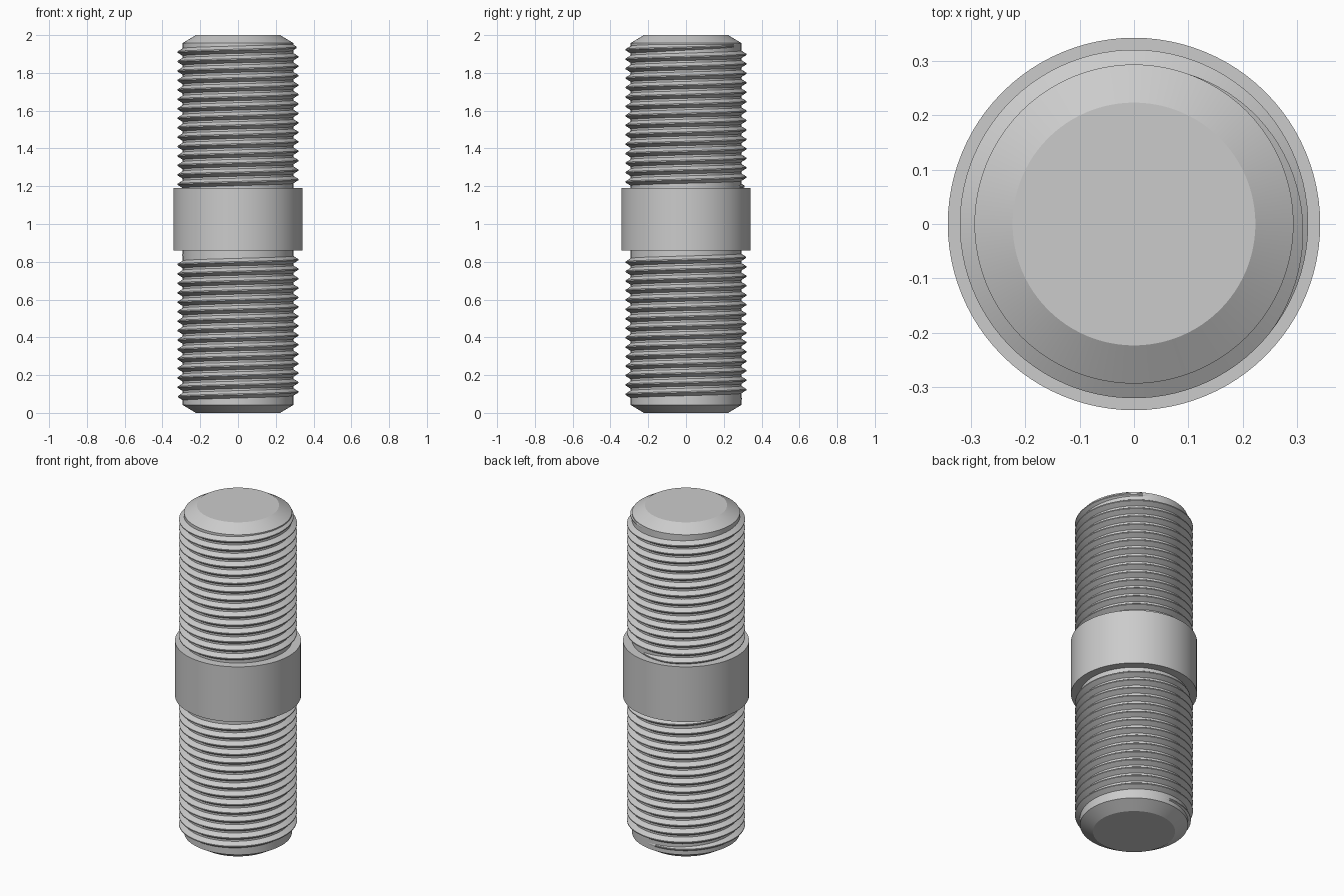
import bpy, bmesh, math

cube = bpy.data.objects.get("Cube")
if cube:
    bpy.data.objects.remove(cube)

ROOT, CREST, PITCH = 0.293, 0.32, 0.05
SEGMENTS = 96

# Single steel colour
steel = bpy.data.materials.new("grey steel")
steel.use_nodes = True
colour = (0.6, 0.6, 0.6, 1)
steel.diffuse_color = colour
steel.node_tree.nodes["Principled BSDF"].inputs["Base Color"].default_value = colour


def finish(bm, name):
    bmesh.ops.recalc_face_normals(bm, faces=bm.faces)
    mesh = bpy.data.meshes.new(name)
    bm.to_mesh(mesh)
    bm.free()
    mesh.materials.append(steel)
    obj = bpy.data.objects.new(name, mesh)
    bpy.context.collection.objects.link(obj)
    bpy.ops.object.select_all(action="DESELECT")
    obj.select_set(True)
    bpy.context.view_layer.objects.active = obj
    bpy.ops.object.shade_smooth_by_angle(angle=math.radians(25))
    return obj


def ring_solid(name, rings):
    """Skin closed sections together and cap both ends."""
    bm = bmesh.new()
    loops = [[bm.verts.new(p) for p in ring] for ring in rings]
    count = len(loops[0])
    for a, b in zip(loops, loops[1:]):
        for i in range(count):
            j = (i + 1) % count
            bm.faces.new((a[i], a[j], b[j], b[i]))
    bm.faces.new(loops[0])
    bm.faces.new(loops[-1])
    return finish(bm, name)


def lathe(name, profile):
    angles = [2 * math.pi * i / SEGMENTS for i in range(SEGMENTS)]
    return ring_solid(name, [[(r * math.cos(a), r * math.sin(a), z) for a in angles]
                             for r, z in profile])


def thread(name, start_z, start_angle, turns, fade_in, fade_out):
    """Helical ridge that tapers into the shank at each end."""
    rings = []
    steps = round(turns * SEGMENTS)
    for i in range(steps + 1):
        t = turns * i / steps
        a = math.radians(start_angle) + 2 * math.pi * t
        z = start_z + PITCH * t
        fade = min(1, t / fade_in, (turns - t) / fade_out)
        crest = ROOT + (CREST - ROOT) * fade
        base = 0.021 * (0.4 + 0.6 * fade)
        section = [(ROOT - 0.002, -base), (crest, -0.003),
                   (crest, 0.003), (ROOT - 0.002, base)]
        rings.append([(r * math.cos(a), r * math.sin(a), z + dz) for r, dz in section])
    return ring_solid(name, rings)


# Chamfered rod and centre collar
lathe("shank", [(0.223, 0), (ROOT, 0.042), (ROOT, 1.958), (0.223, 2)])
lathe("collar", [(0.342, 0.86), (0.342, 1.19)])

# Right-handed threads on both ends
thread("lower_thread", 0.072, 80, 15.3, 0.3, 0.3)
thread("upper_thread", 1.195, 70, 15, 0.1, 0.3)
